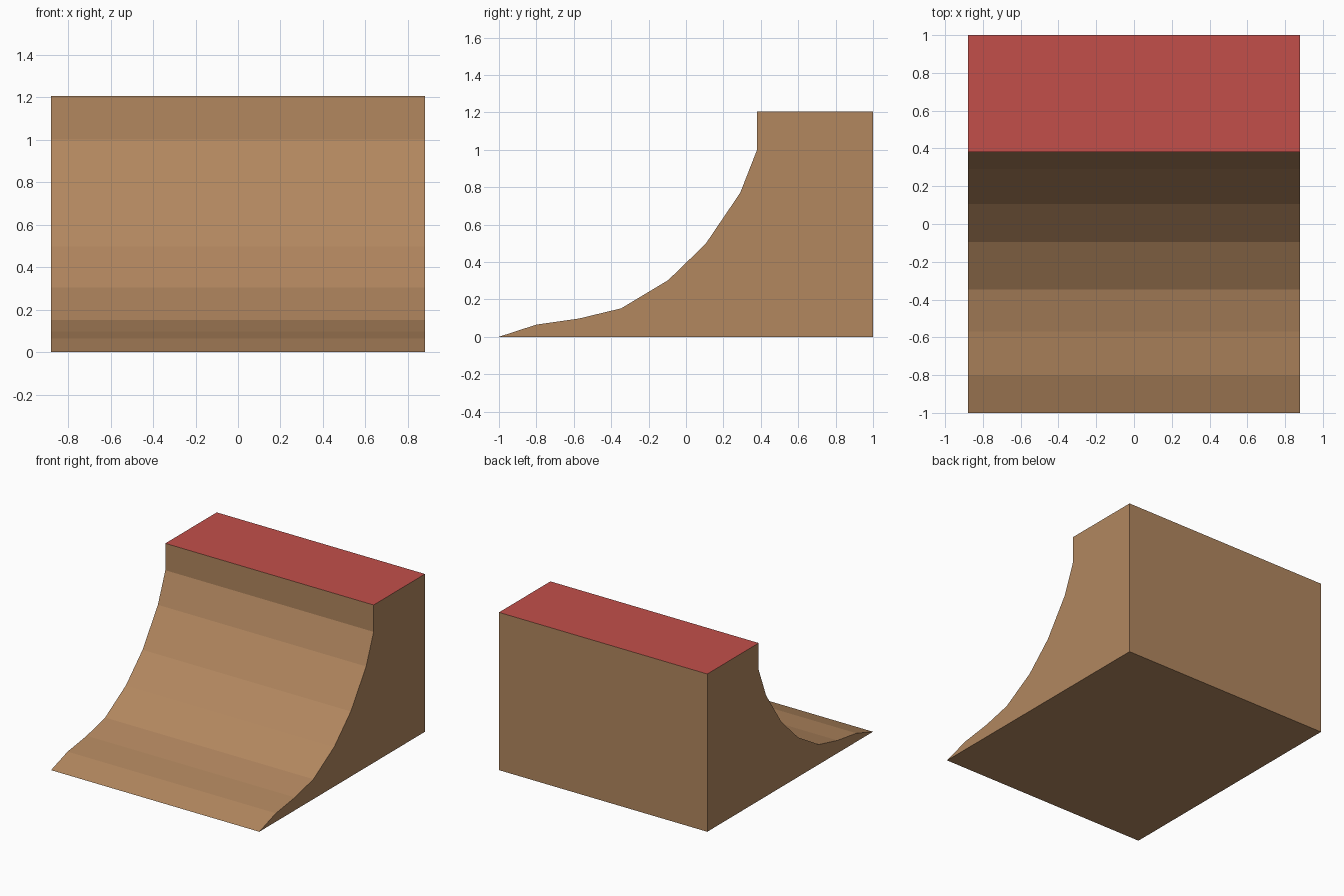
import bpy, bmesh

if "Cube" in bpy.data.objects:
    bpy.data.objects.remove(bpy.data.objects["Cube"])


def material(name, rgb):
    mat = bpy.data.materials.new(name)
    mat.diffuse_color = [(c / 255 / 12.92 if c < 11 else ((c / 255 + 0.055) / 1.055) ** 2.4)
                         for c in rgb] + [1]
    mat.use_nodes = True
    mat.node_tree.nodes["Principled BSDF"].inputs["Base Color"].default_value = mat.diffuse_color
    return mat


# Side profile (y, z): curved ramp, lip, deck, back
HALF_WIDTH = 0.88
profile = [(-1, 0), (-0.8, 0.065), (-0.57, 0.098), (-0.347, 0.152), (-0.095, 0.303),
           (0.105, 0.497), (0.29, 0.77), (0.38, 1.0), (0.38, 1.205), (1, 1.205), (1, 0)]

# Extrude the profile across the width
bm = bmesh.new()
side = bm.faces.new([bm.verts.new((-HALF_WIDTH, y, z)) for y, z in profile])
new = bmesh.ops.extrude_face_region(bm, geom=[side], use_keep_orig=True)["geom"]
bmesh.ops.translate(bm, vec=(2 * HALF_WIDTH, 0, 0),
                    verts=[v for v in new if isinstance(v, bmesh.types.BMVert)])
bmesh.ops.recalc_face_normals(bm, faces=bm.faces)

# Red deck on the highest face, wood elsewhere
for f in bm.faces:
    f.material_index = int(f.calc_center_median().z > 1.2)

mesh = bpy.data.meshes.new("quarter_pipe_ramp")
bm.to_mesh(mesh)
bm.free()
mesh.materials.append(material("brown wood", (178, 135, 95)))
mesh.materials.append(material("red deck", (194, 79, 74)))
bpy.context.collection.objects.link(bpy.data.objects.new("quarter_pipe_ramp", mesh))
